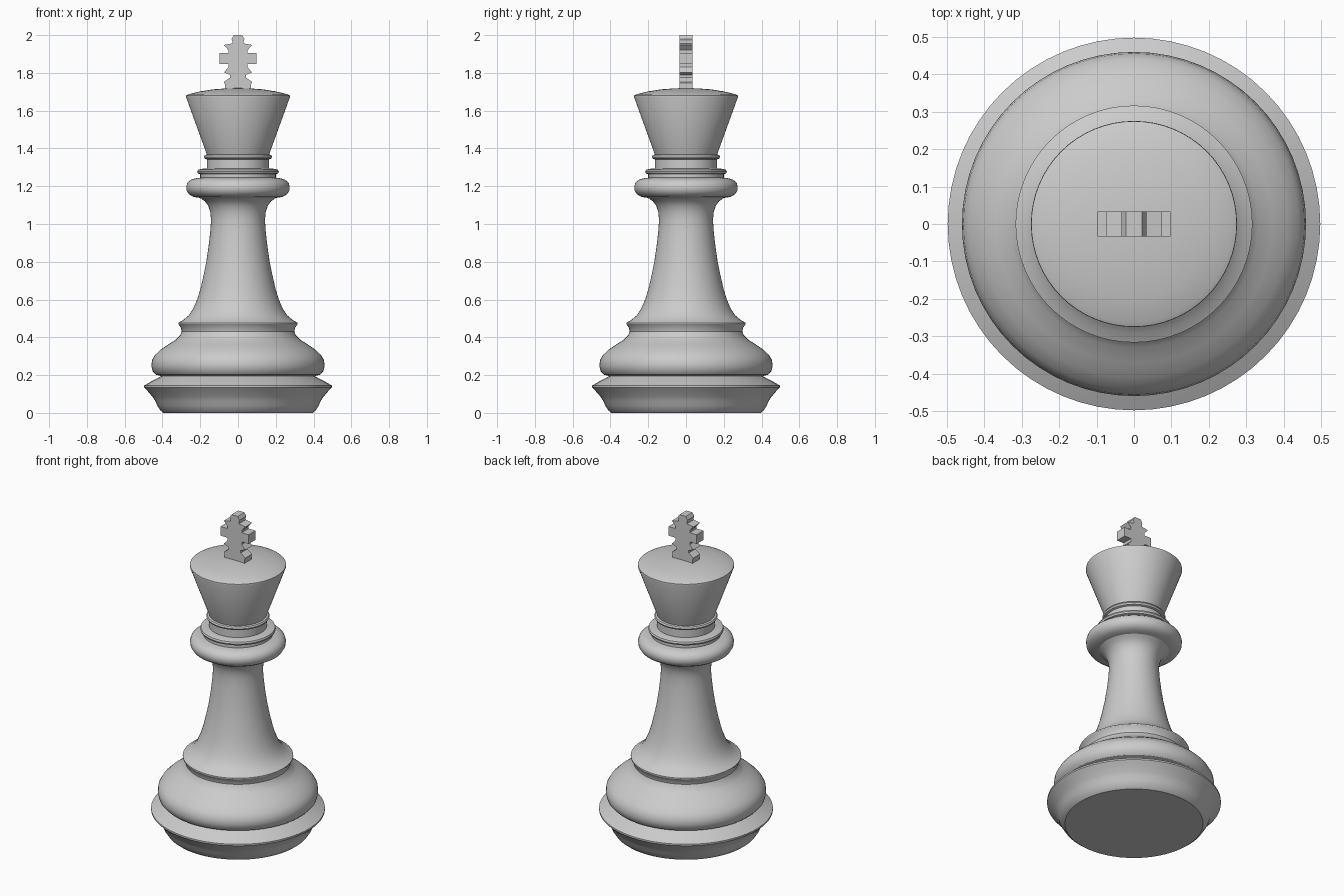
import bpy, bmesh, math

SEGMENTS = 64


def finish(name, bm):
    bmesh.ops.remove_doubles(bm, verts=bm.verts, dist=1e-5)
    bmesh.ops.recalc_face_normals(bm, faces=bm.faces)
    mesh = bpy.data.meshes.new(name)
    bm.to_mesh(mesh)
    bm.free()
    obj = bpy.data.objects.new(name, mesh)
    bpy.context.collection.objects.link(obj)
    return obj


def lathe(name, profile):
    """Spin an (r, z) profile, bottom to top, about the z axis."""
    bm = bmesh.new()
    verts = [bm.verts.new((r, 0, z)) for r, z in profile]
    edges = [bm.edges.new(pair) for pair in zip(verts, verts[1:])]
    bmesh.ops.spin(bm, geom=verts + edges, cent=(0, 0, 0), axis=(0, 0, 1),
                   angle=math.tau, steps=SEGMENTS, use_duplicate=False)
    obj = finish(name, bm)
    # Open-ended parts: make sure the walls face outward
    face = max(obj.data.polygons, key=lambda f: f.center.xy.length)
    if face.normal.xy.dot(face.center.xy) < 0:
        obj.data.flip_normals()
    bpy.ops.object.select_all(action='DESELECT')
    obj.select_set(True)
    bpy.context.view_layer.objects.active = obj
    bpy.ops.object.shade_smooth_by_angle(angle=math.radians(32))
    return obj


# Flared foot disc
lathe("foot", [(0, 0), (0.395, 0), (0.41, 0.012), (0.428, 0.04), (0.438, 0.064),
               (0.452, 0.085), (0.478, 0.115), (0.497, 0.135), (0.497, 0.145),
               (0.46, 0.166), (0.405, 0.195)])

# Rounded bulge above the foot, ending in a lip
lathe("base_bulge", [(0.405, 0.195), (0.435, 0.202), (0.452, 0.22), (0.459, 0.25),
                     (0.455, 0.28), (0.44, 0.306), (0.41, 0.335), (0.37, 0.362),
                     (0.33, 0.387), (0.307, 0.41), (0.298, 0.43), (0.302, 0.45),
                     (0.316, 0.47), (0.316, 0.477)])

# Tapering stem
lathe("stem", [(0.316, 0.477), (0.292, 0.49), (0.262, 0.515), (0.238, 0.55),
               (0.216, 0.60), (0.198, 0.66), (0.182, 0.73), (0.168, 0.80),
               (0.156, 0.88), (0.147, 0.96), (0.143, 1.02), (0.146, 1.06),
               (0.157, 1.095), (0.175, 1.12), (0.20, 1.138)])

# Wide round collar
lathe("collar", [(0.20, 1.138), (0.235, 1.143), (0.26, 1.158), (0.272, 1.178),
                 (0.274, 1.198), (0.268, 1.218), (0.25, 1.234), (0.225, 1.242),
                 (0.20, 1.245)])

# Thin rings and neck
lathe("neck_rings", [(0.20, 1.245), (0.20, 1.264), (0.212, 1.267), (0.216, 1.277),
                     (0.212, 1.287), (0.195, 1.292), (0.165, 1.294), (0.165, 1.342),
                     (0.176, 1.346), (0.181, 1.356), (0.176, 1.365), (0.165, 1.368)])

# Flared crown with shallow domed top
lathe("crown", [(0.165, 1.368), (0.275, 1.672), (0.274, 1.681), (0.262, 1.687),
                (0.20, 1.702), (0.13, 1.713), (0.06, 1.718), (0, 1.72)])

# Flat cut-out cross: right half of the outline, mirrored for the left
half = [(0.07, 1.70), (0.07, 1.74), (0.075, 1.752), (0.042, 1.775), (0.042, 1.79),
        (0.075, 1.803), (0.05, 1.83), (0.05, 1.847), (0.098, 1.847), (0.098, 1.905),
        (0.05, 1.905), (0.05, 1.92), (0.075, 1.948), (0.03, 1.956), (0.03, 1.968),
        (0.034, 1.98), (0.022, 2.0)]
outline = half + [(-x, z) for x, z in reversed(half)]
bm = bmesh.new()
face = bm.faces.new([bm.verts.new((x, -0.034, z)) for x, z in outline])
ext = bmesh.ops.extrude_face_region(bm, geom=[face], use_keep_orig=True)
moved = [g for g in ext["geom"] if isinstance(g, bmesh.types.BMVert)]
bmesh.ops.translate(bm, verts=moved, vec=(0, 0.068, 0))
finish("cross", bm)
